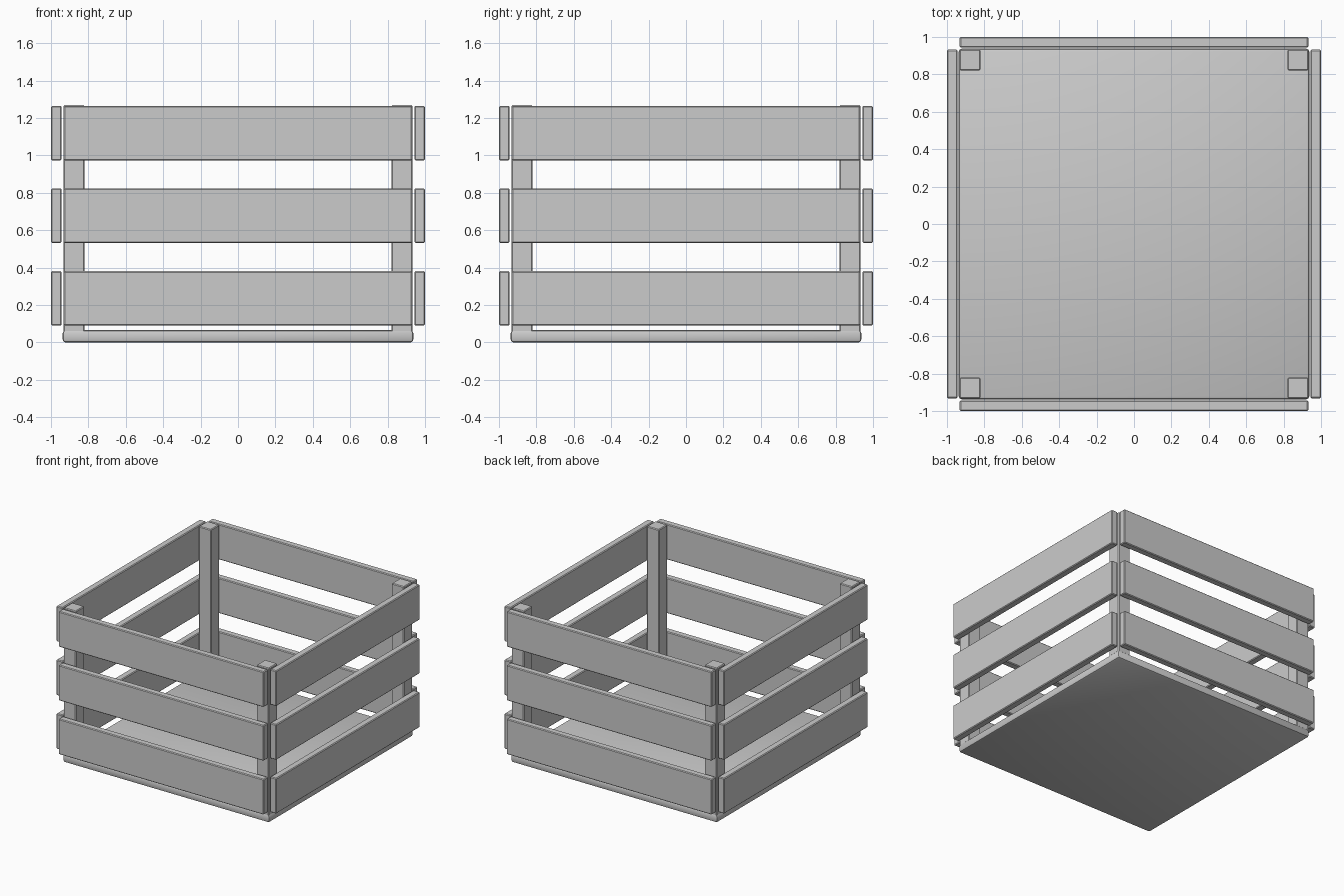
import bpy
import math

if "Cube" in bpy.data.objects:
    bpy.data.objects.remove(bpy.data.objects["Cube"])

BEVEL = 0.006


def box(name, lo, hi, bevel=BEVEL, segments=1):
    """Bevelled box between two opposite corners."""
    centre = [(a + b) / 2 for a, b in zip(lo, hi)]
    size = [b - a for a, b in zip(lo, hi)]
    bpy.ops.mesh.primitive_cube_add(size=1, location=centre)
    ob = bpy.context.object
    ob.name = name
    ob.scale = size
    bpy.ops.object.transform_apply(location=True, rotation=False, scale=True)
    mod = ob.modifiers.new("bevel", "BEVEL")
    mod.width = bevel
    mod.segments = segments
    bpy.ops.object.modifier_apply(modifier=mod.name)
    bpy.ops.object.shade_smooth_by_angle(angle=math.radians(30))
    return ob


# Bottom panel
box("bottom_panel", (-0.937, -0.937, 0), (0.937, 0.937, 0.065), 0.015, 2)

# Corner posts
for sx, side in ((-1, "left"), (1, "right")):
    for sy, end in ((-1, "front"), (1, "back")):
        x, y, h = sx * 0.877, sy * 0.877, 0.056
        box(f"{end}_{side}_post", (x - h, y - h, 0.055), (x + h, y + h, 1.268))

# Three rows of slats on all four sides
IN, OUT, HALF = 0.943, 1.0, 0.932
for row, z in enumerate((0.09, 0.532, 0.973), 1):
    top = z + 0.291
    box(f"front_slat_{row}", (-HALF, -OUT, z), (HALF, -IN, top))
    box(f"back_slat_{row}", (-HALF, IN, z), (HALF, OUT, top))
    box(f"left_slat_{row}", (-OUT, -HALF, z), (-IN, HALF, top))
    box(f"right_slat_{row}", (IN, -HALF, z), (OUT, HALF, top))
